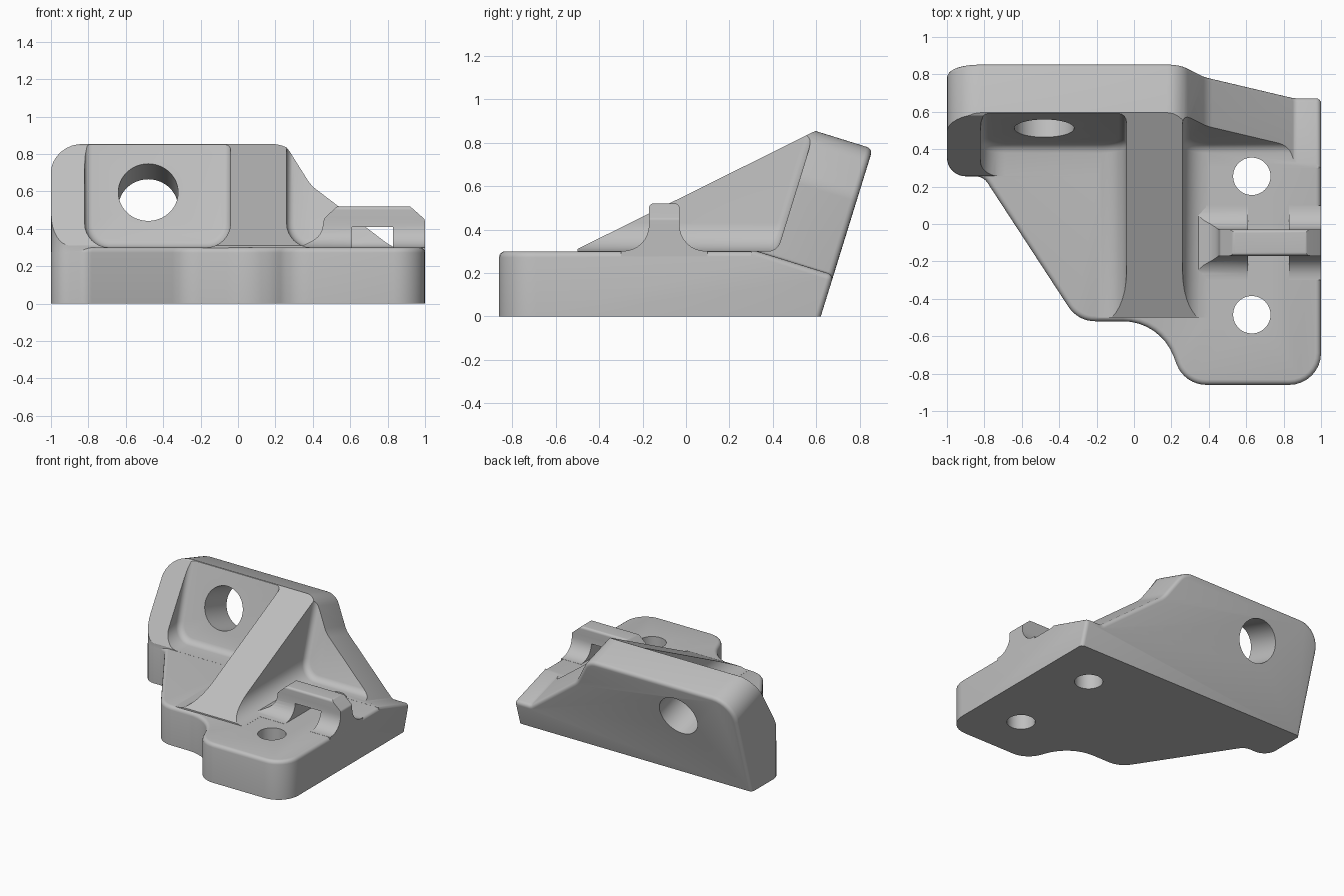
import bpy, bmesh, math
from mathutils import Vector

cube = bpy.data.objects.get("Cube")
if cube:
    bpy.data.objects.remove(cube, do_unlink=True)

grey = bpy.data.materials.new("plain grey")
grey.use_nodes = True
GREY = (0.52, 0.52, 0.52, 1)
grey.diffuse_color = GREY
for node in grey.node_tree.nodes:
    if node.type == 'BSDF_PRINCIPLED':
        node.inputs["Base Color"].default_value = GREY
        node.inputs["Roughness"].default_value = 0.6

LEAN = math.atan(0.31)          # backward lean of the upright plate
SIN, COS = math.sin(LEAN), math.cos(LEAN)
FLOOR = 0.3005                  # top of the base inside the pockets


def rounded(points, steps=8):
    """Polygon whose corners (x, y, radius) are replaced with arcs."""
    out = []
    for i, p in enumerate(points):
        c = Vector(p[:2])
        r = p[2] if len(p) > 2 else 0
        if not r:
            out.append(c)
            continue
        a = (Vector(points[i - 1][:2]) - c).normalized()
        b = (Vector(points[(i + 1) % len(points)][:2]) - c).normalized()
        half = a.angle(b) / 2
        centre = c + (a + b).normalized() * r / math.sin(half)
        start = c + a * r / math.tan(half) - centre
        end = c + b * r / math.tan(half) - centre
        turn = start.angle(end)
        for k in range(steps + 1):
            t = k / steps
            v = (start * math.sin((1 - t) * turn) + end * math.sin(t * turn)) / math.sin(turn)
            out.append(centre + v)
    return out


def circle(x, y, r, n=48):
    return [Vector((x + r * math.cos(2 * math.pi * k / n),
                    y + r * math.sin(2 * math.pi * k / n))) for k in range(n)]


# ways of placing a flat outline (u, v) swept along w
def plan(u, v, w): return (u, v, w)
def front(u, v, w): return (u, w, v)
def side(u, v, w): return (w, u, v)
def leaning(u, v, w): return (u, 0.62 + v * SIN + w * COS, v * COS - w * SIN)
def pocket(u, v, w): return (u, 0.42 + 0.31 * (v - 0.3) if w else -2, v)


def prism(name, outline, place, w0, w1, bevel=0):
    bm = bmesh.new()
    ends = [[bm.verts.new(place(p.x, p.y, w)) for p in outline] for w in (w0, w1)]
    n = len(outline)
    for ring in ends:
        bm.faces.new(ring)
    for i in range(n):
        j = (i + 1) % n
        bm.faces.new((ends[0][i], ends[0][j], ends[1][j], ends[1][i]))
    bmesh.ops.recalc_face_normals(bm, faces=bm.faces)
    mesh = bpy.data.meshes.new(name)
    bm.to_mesh(mesh)
    bm.free()
    mesh.materials.append(grey)
    ob = bpy.data.objects.new(name, mesh)
    bpy.context.collection.objects.link(ob)
    if bevel:
        m = ob.modifiers.new("round", 'BEVEL')
        m.width, m.segments = bevel, 4
        m.limit_method, m.angle_limit = 'ANGLE', math.radians(50)
        m.use_clamp_overlap = False
        apply(ob, m)
    return ob


def apply(ob, modifier):
    bpy.ops.object.select_all(action='DESELECT')
    bpy.context.view_layer.objects.active = ob
    ob.select_set(True)
    bpy.ops.object.modifier_apply(modifier=modifier.name)


def combine(ob, other, operation):
    m = ob.modifiers.new("combine", 'BOOLEAN')
    m.operation, m.object, m.solver = operation, other, 'EXACT'
    apply(ob, m)
    bpy.data.objects.remove(other, do_unlink=True)


# body: side profile of base, sloping rib and upright plate
body = prism("bracket_body", rounded([
    (-1.2, 0), (-1.2, 0.31), (-0.5, 0.31), (0.6, 0.856), (0.8, 1.0), (1.2, 1.0), (1.2, 0)]),
    side, -1.2, 1.2)

# pockets either side of the rib, with filleted floors
left_pocket = rounded([(-0.82, 1.3), (-0.82, FLOOR, 0.13), (-0.04, FLOOR, 0.13), (-0.04, 1.3)])
right_pocket = rounded([(0.26, 1.3), (0.26, FLOOR, 0.13), (1.3, FLOOR), (1.3, 1.3)])
for outline in (left_pocket, right_pocket):
    combine(body, prism("pocket_cutter", outline, pocket, 0, 1, 0.04), 'DIFFERENCE')

# sloped front of the end flange
combine(body, prism("flange_cutter", rounded([
    (-2, FLOOR), (0.25, FLOOR), (0.86, 1.31), (-2, 1.31)]), side, -1.3, -0.5), 'DIFFERENCE')

# plan envelope: rounded base rim, with room above for rib and plate
envelope = prism("envelope", rounded([
    (-1, 1.2), (-1, 0.255, 0.1), (-0.806, 0.255, 0.08), (-0.3, -0.52, 0.17),
    (0.14, -0.52, 0.29), (0.27, -0.86, 0.17), (1, -0.86, 0.17), (1, 1.2)]),
    plan, -0.3, 0.3, 0.028)
combine(envelope, prism("upper_envelope", rounded([
    (-0.999, 1.19), (-0.999, 0.256, 0.1), (-0.19, 0.256), (-0.19, -0.5),
    (0.4, -0.5), (0.4, 0.3), (0.999, 0.3), (0.999, 1.19)]), plan, 0.1, 1.5), 'UNION')
combine(body, envelope, 'INTERSECT')

# outline of the leaning plate, rounded along its back
combine(body, prism("plate_envelope", rounded([
    (-1.0005, -1.2), (-1.0005, 0.808, 0.18), (0.25, 0.808, 0.13), (0.39, 0.575, 0.2),
    (0.86, 0.2, 0.04), (1.0005, 0.2), (1.0005, -1.2)]), leaning, -2.5, 0, 0.028), 'INTERSECT')

# holes
combine(body, prism("plate_hole", circle(-0.48, 0.536, 0.16), leaning, -0.6, 0.3), 'DIFFERENCE')
for y in (0.255, -0.485):
    combine(body, prism("base_hole", circle(0.63, y, 0.1), plan, -0.2, 0.8), 'DIFFERENCE')

# lug: filleted web with a window
lug = prism("lug", rounded([
    (-0.3, 0.25), (-0.3, 0.301), (-0.17, 0.301, 0.12), (-0.17, 0.52, 0.02),
    (-0.03, 0.52, 0.02), (-0.03, 0.301, 0.12), (0.1, 0.301), (0.1, 0.25)]), side, 0.2, 1.2)
combine(lug, prism("lug_outline", rounded([
    (0.33, 0.2), (0.33, 0.302), (0.445, 0.36, 0.1), (0.46, 0.455, 0.03), (0.53, 0.52, 0.03),
    (0.92, 0.52, 0.02), (0.999, 0.45, 0.02), (0.999, 0.2)]), front, -1, 1), 'INTERSECT')
combine(lug, prism("lug_window", rounded([
    (0.61, 0.1), (0.61, 0.41), (0.83, 0.41), (0.83, 0.1)]), front, -0.9, 0.9), 'DIFFERENCE')

for ob in (body, lug):
    bpy.ops.object.select_all(action='DESELECT')
    bpy.context.view_layer.objects.active = ob
    ob.select_set(True)
    bpy.ops.object.shade_smooth_by_angle(angle=math.radians(30))
